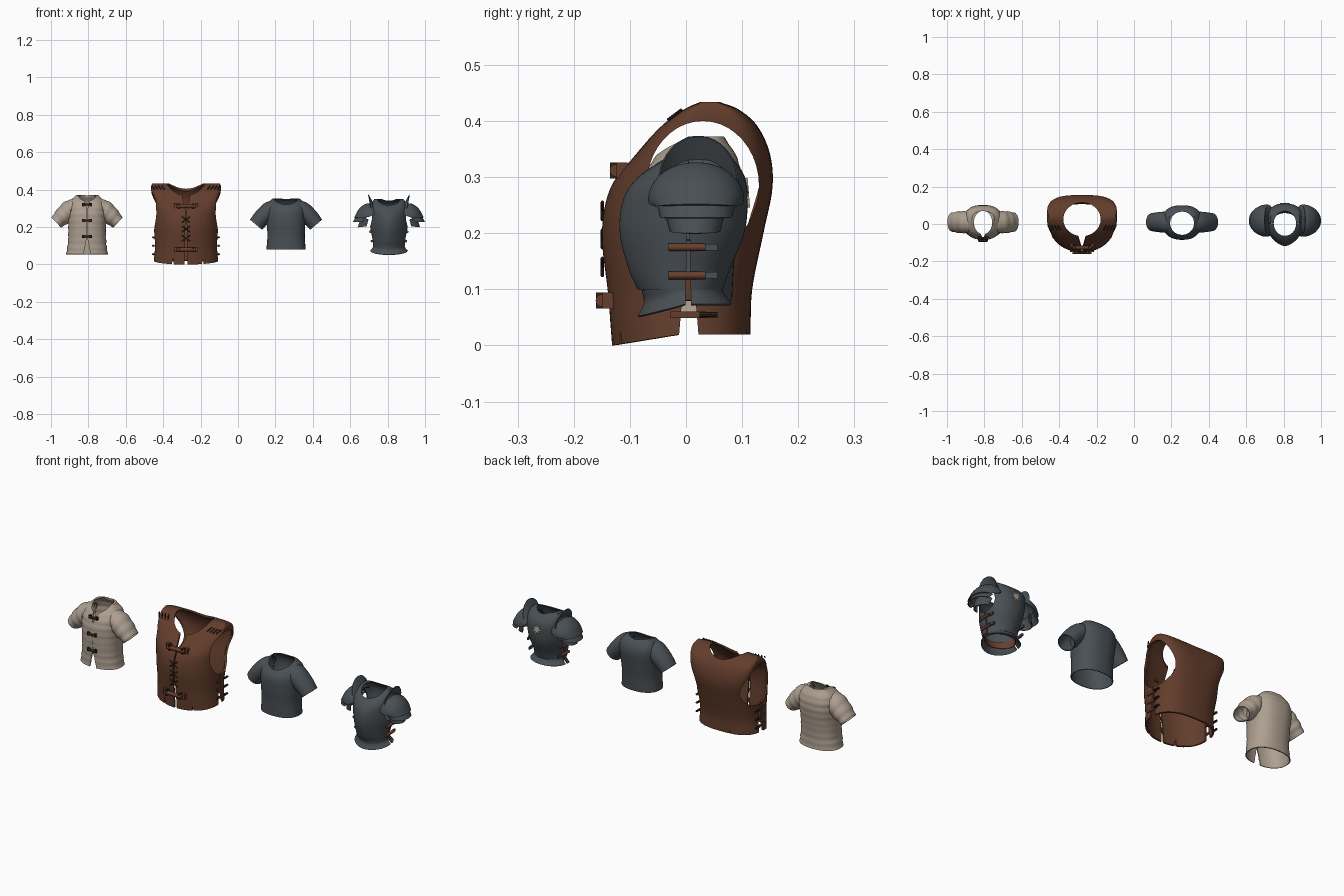
import bpy, bmesh
from math import sin, cos, pi, radians
from mathutils import Matrix, Vector

if "Cube" in bpy.data.objects:
    bpy.data.objects.remove(bpy.data.objects["Cube"], do_unlink=True)


def material(name, rgb):
    m = bpy.data.materials.new(name)
    m.use_nodes = True
    m.diffuse_color = (*rgb, 1)
    m.node_tree.nodes["Principled BSDF"].inputs["Base Color"].default_value = (*rgb, 1)
    return m


LINEN = material("beige_linen", (0.42, 0.35, 0.28))
LEATHER = material("brown_leather", (0.125, 0.047, 0.025))
WOOL = material("grey_wool", (0.068, 0.080, 0.092))
STEEL = material("dark_steel", (0.066, 0.078, 0.088))
CORD = material("dark_cord", (0.028, 0.015, 0.010))
STRAP = material("strap_brown", (0.14, 0.05, 0.025))


def finish(name, bm, cx, mat, thick=0, cuts=()):
    """Turn a bmesh into an object, thicken it, cut openings and shade it."""
    bmesh.ops.recalc_face_normals(bm, faces=bm.faces[:])
    me = bpy.data.meshes.new(name)
    bm.to_mesh(me)
    bm.free()
    ob = bpy.data.objects.new(name, me)
    ob.location.x = cx
    bpy.context.collection.objects.link(ob)
    if mat is None:
        return ob
    me.materials.append(mat)
    bpy.ops.object.select_all(action='DESELECT')
    ob.select_set(True)
    bpy.context.view_layer.objects.active = ob
    if thick:
        mod = ob.modifiers.new("thickness", 'SOLIDIFY')
        mod.thickness, mod.offset = thick, -1
        bpy.ops.object.modifier_apply(modifier=mod.name)
    for cut in cuts:
        cutter = cylinder("cutter", cx, None, *cut)
        cutter.hide_render = True
        bpy.context.view_layer.update()
        mod = ob.modifiers.new("opening", 'BOOLEAN')
        mod.operation, mod.solver, mod.object = 'DIFFERENCE', 'EXACT', cutter
        bpy.ops.object.modifier_apply(modifier=mod.name)
        bpy.data.objects.remove(cutter, do_unlink=True)
    bpy.ops.object.shade_smooth_by_angle(angle=radians(40))
    return ob


def cylinder(name, cx, mat, axis, loc, size, sides=40):
    """Elliptical cylinder along an axis; size holds the x, y, z half sizes."""
    bm = bmesh.new()
    bmesh.ops.create_cone(bm, cap_ends=True, segments=sides, radius1=1, radius2=1, depth=2)
    turn = {'X': Matrix.Rotation(pi / 2, 4, 'Y'), 'Y': Matrix.Rotation(pi / 2, 4, 'X'),
            'Z': Matrix()}[axis]
    bm.transform(Matrix.Translation(loc) @ Matrix.Diagonal((*size, 1)) @ turn)
    return finish(name, bm, cx, mat)


def block(name, cx, mat, loc, size):
    bm = bmesh.new()
    bmesh.ops.create_cube(bm, size=2)
    bm.transform(Matrix.Translation(loc) @ Matrix.Diagonal((*size, 1)))
    return finish(name, bm, cx, mat)


def rod(name, cx, mat, a, b, r):
    bm = bmesh.new()
    a, b = Vector(a), Vector(b)
    bmesh.ops.create_cone(bm, cap_ends=True, segments=8, radius1=r, radius2=r, depth=(b - a).length)
    bm.transform(Matrix.Translation((a + b) / 2) @ (b - a).to_track_quat('Z', 'Y').to_matrix().to_4x4())
    return finish(name, bm, cx, mat)


def spline(rows, n):
    """Smoothly fill in n rows between each neighbouring pair."""
    rows = [Vector(r) for r in rows]
    p = [2 * rows[0] - rows[1]] + rows + [2 * rows[-1] - rows[-2]]
    out = []
    for i in range(1, len(p) - 2):
        for k in range(n):
            t = k / n
            m0, m1 = (p[i + 1] - p[i - 1]) / 2, (p[i + 2] - p[i]) / 2
            d = p[i + 1] - p[i]
            out.append(p[i] + m0 * t + (3 * d - 2 * m0 - m1) * t * t + (m0 + m1 - 2 * d) * t ** 3)
    return out + [rows[-1]]


def loft(name, cx, mat, loops, thick, closed=True, cap=False, cuts=()):
    bm = bmesh.new()
    vs = [[bm.verts.new(q) for q in loop] for loop in loops]
    n = len(vs[0])
    for a, b in zip(vs, vs[1:]):
        for j in range(n if closed else n - 1):
            k = (j + 1) % n
            bm.faces.new((a[j], a[k], b[k], b[j]))
    if cap:
        bm.faces.new(vs[-1])
    return finish(name, bm, cx, mat, thick, cuts)


def torso(name, cx, mat, rows, thick, cap=True, sag=0, puff=0, cuts=()):
    """Rows: height, half width, front y, back y, front and back roundness."""
    loops = []
    for z, hx, yf, yb, pf, pb in spline(rows, 6):
        loop, cy, hy = [], (yf + yb) / 2, (yb - yf) / 2
        g = 1 + puff * (abs(sin(pi * z / 0.036)) - 0.5)
        fade = max(0, 1 - (z - rows[0][0]) / 0.06)
        for j in range(56):
            c, s = cos(2 * pi * j / 56), sin(2 * pi * j / 56)
            e = 2 / (pf if s < 0 else pb)
            x = hx * g * abs(c) ** e * (1 if c > 0 else -1)
            y = cy + hy * g * abs(s) ** e * (1 if s > 0 else -1)
            loop.append((x, y, z - sag * fade * max(0, -s)))
        loops.append(loop)
    return loft(name, cx, mat, loops, thick, cap=cap, cuts=cuts)


def arm_part(name, cx, mat, rows, side, thick, cy=0.01, full=False, puff=0):
    """Rows: ridge x, z, centre x, z and half depth; a full tube or an arch."""
    n = 32 if full else 20
    loops = []
    for i, (tx, tz, bx, bz, ry) in enumerate(spline(rows, 6)):
        g = 1 + puff * (abs(sin(i * pi / 5)) - 0.5)
        angles = [(2 * pi if full else pi) * j / (n if full else n - 1) for j in range(n)]
        loops.append([(side * (bx + (tx - bx) * g * sin(a)), cy + ry * g * cos(a),
                       bz + (tz - bz) * g * sin(a)) for a in angles])
    return loft(name, cx, mat, loops, thick, closed=full)


SIDES = ((-1, "right"), (1, "left"))

# Padded linen jacket
X = -0.807
torso("jacket_body", X, LINEN, [
    (0.055, 0.111, -0.076, 0.085, 2.3, 2.3), (0.12, 0.102, -0.078, 0.085, 2.3, 2.3),
    (0.20, 0.100, -0.082, 0.092, 2.3, 2.4), (0.27, 0.103, -0.082, 0.1, 2.3, 2.5),
    (0.32, 0.098, -0.066, 0.096, 2.4, 2.6), (0.35, 0.08, -0.04, 0.082, 2.4, 2.6),
    (0.372, 0.058, -0.01, 0.068, 2.4, 2.4)], 0.005, puff=0.035, cuts=[
        ('Z', (0, 0.008, 0.4), (0.049, 0.062, 0.15)),
        ('Y', (0, -0.1, 0.35), (0.018, 0.08, 0.06), 4),
        ('Y', (0, -0.1, 0.05), (0.02, 0.08, 0.10), 4),
        ('Y', (0, -0.1, 0.2), (0.002, 0.08, 0.3), 4)])
for s, side in SIDES:
    arm_part(side + "_jacket_sleeve", X, LINEN, [
        (0.058, 0.352, 0.075, 0.30, 0.055), (0.115, 0.338, 0.095, 0.29, 0.058),
        (0.16, 0.295, 0.13, 0.258, 0.057), (0.19, 0.25, 0.165, 0.224, 0.05)],
        s, 0.005, full=True, puff=0.06)
for z, y in ((0.32, -0.072), (0.235, -0.085), (0.15, -0.084)):
    cylinder("jacket_toggle", X, CORD, 'X', (0, y - 0.004, z), (0.024, 0.006, 0.006), 10)
    for s, side in SIDES:
        block("jacket_toggle_tab", X, CORD, (s * 0.02, y, z), (0.006, 0.005, 0.009))

# Leather vest with arm holes, a front seam, laced sides and torn hem
X = -0.278
tears = [('Y', (x, y, 0), (0.005, 0.06, h), 4)
         for x, y, h in ((-0.07, -0.12, 0.04), (0.09, -0.1, 0.03), (-0.06, 0.12, 0.035), (0.08, 0.12, 0.03))]
torso("vest_body", X, LEATHER, [
    (0.02, 0.172, -0.132, 0.115, 2.1, 2.6), (0.10, 0.166, -0.14, 0.118, 2.1, 2.6),
    (0.20, 0.172, -0.15, 0.138, 2.1, 2.8), (0.28, 0.178, -0.135, 0.154, 2.4, 3.2),
    (0.34, 0.182, -0.09, 0.15, 3.5, 4), (0.39, 0.186, -0.045, 0.128, 5, 5),
    (0.42, 0.186, -0.005, 0.095, 6, 6), (0.434, 0.18, 0.025, 0.06, 6, 6)],
    0.009, sag=0.02, cuts=[
        ('Z', (0, 0.025, 0.4), (0.1, 0.09, 0.15)),
        ('Y', (0, -0.1, 0.36), (0.02, 0.09, 0.08), 4),
        ('Y', (0, -0.12, 0), (0.007, 0.08, 0.5), 4)] + tears + [
        cut for s in (-1, 1) for cut in (
            ('X', (s * 0.18, 0.03, 0.285), (0.06, 0.1, 0.115)),
            ('X', (s * 0.18, 0.005, 0.01), (0.06, 0.018, 0.22), 4))])
for z, y in ((0.312, -0.118), (0.08, -0.143)):
    cylinder("vest_toggle", X, LEATHER, 'X', (0, y - 0.008, z), (0.052, 0.010, 0.011), 12)
    for s, side in SIDES:
        block("vest_toggle_loop", X, CORD, (s * 0.038, y - 0.005, z), (0.005, 0.012, 0.014))
        block("vest_toggle_tab", X, LEATHER, (s * 0.056, y + 0.004, z), (0.008, 0.010, 0.014))
for z in (0.14, 0.19, 0.24):
    for s in (-1, 1):
        rod("front_lace", X, CORD, (-s * 0.022, -0.149, z - 0.016), (s * 0.022, -0.149, z + 0.016), 0.003)
for s, side in SIDES:
    for z in (0.055, 0.10, 0.145):
        block(side + "_side_strap", X, LEATHER, (s * 0.172, 0.004, z), (0.003, 0.032, 0.006))
        cylinder(side + "_side_toggle", X, CORD, 'Y', (s * 0.176, 0.04, z), (0.006, 0.016, 0.005), 8)
    for k in range(4):
        x = s * (0.115 + 0.018 * k)
        rod(side + "_shoulder_stitch", X, CORD, (x, -0.032, 0.402), (x + s * 0.014, -0.008, 0.42), 0.003)

# Plain wool shirt
X = 0.257
torso("shirt_body", X, WOOL, [
    (0.08, 0.105, -0.076, 0.082, 2.3, 2.3), (0.15, 0.1, -0.078, 0.086, 2.3, 2.3),
    (0.22, 0.103, -0.084, 0.094, 2.3, 2.4), (0.28, 0.106, -0.082, 0.1, 2.3, 2.5),
    (0.315, 0.1, -0.062, 0.094, 2.4, 2.6), (0.34, 0.085, -0.034, 0.078, 2.4, 2.6),
    (0.354, 0.07, 0.0, 0.06, 2.4, 2.4)], 0.004,
    cuts=[('Z', (0, 0.004, 0.4), (0.064, 0.062, 0.2))])
for s, side in SIDES:
    arm_part(side + "_shirt_sleeve", X, WOOL, [
        (0.068, 0.345, 0.08, 0.295, 0.054), (0.115, 0.328, 0.095, 0.282, 0.056),
        (0.16, 0.285, 0.13, 0.25, 0.053), (0.193, 0.24, 0.161, 0.213, 0.048)],
        s, 0.004, full=True)

# Plate armour: cuirass, waist belt and flared skirt
X = 0.807
torso("cuirass", X, STEEL, [
    (0.10, 0.085, -0.086, 0.066, 1.7, 2), (0.135, 0.088, -0.102, 0.078, 1.65, 2),
    (0.20, 0.1, -0.118, 0.104, 1.6, 2.2), (0.26, 0.104, -0.112, 0.11, 1.7, 2.4),
    (0.30, 0.1, -0.085, 0.105, 2.2, 2.6), (0.33, 0.09, -0.042, 0.085, 3, 3),
    (0.35, 0.078, 0.0, 0.055, 4, 4)], 0.005, cuts=[
        ('Z', (0, 0.003, 0.4), (0.06, 0.066, 0.15))] + [
        cut for s in (-1, 1) for cut in (
            ('X', (s * 0.1, 0.01, 0.255), (0.045, 0.055, 0.055)),
            ('X', (s * 0.1, 0.004, 0.05), (0.04, 0.005, 0.3), 4))])
torso("waist_belt", X, STRAP, [
    (0.082, 0.079, -0.07, 0.061, 1.8, 2), (0.118, 0.081, -0.08, 0.063, 1.8, 2)], 0.003, cap=False)
torso("armour_skirt", X, STEEL, [
    (0.074, 0.101, -0.086, 0.082, 1.8, 2.1), (0.092, 0.086, -0.075, 0.068, 1.8, 2),
    (0.108, 0.084, -0.079, 0.062, 1.8, 2)], 0.004, cap=False, sag=0.022,
    cuts=[('X', (s * 0.1, 0.004, 0.05), (0.05, 0.006, 0.2), 4) for s in (-1, 1)])

# Shoulder plates, standing guards and side buckles
for s, side in SIDES:
    arm_part(side + "_shoulder_plate", X, STEEL, [
        (0.075, 0.318, 0.068, 0.28, 0.068), (0.12, 0.326, 0.085, 0.265, 0.084),
        (0.16, 0.298, 0.115, 0.253, 0.084), (0.186, 0.252, 0.138, 0.247, 0.072)],
        s, 0.005, cy=0.018)
    arm_part(side + "_upper_lame", X, STEEL, [
        (0.165, 0.275, 0.12, 0.25, 0.07), (0.193, 0.228, 0.14, 0.228, 0.064)], s, 0.004, cy=0.018)
    arm_part(side + "_lower_lame", X, STEEL, [
        (0.15, 0.255, 0.11, 0.24, 0.055), (0.166, 0.20, 0.12, 0.203, 0.045)], s, 0.004, cy=0.016)
    arm_part(side + "_neck_guard", X, STEEL, [
        (0.076, 0.315, 0.072, 0.285, 0.06), (0.108, 0.374, 0.094, 0.29, 0.072)], s, 0.004, cy=0.022)
    for z, x in ((0.175, 0.098), (0.125, 0.09)):
        cylinder(side + "_buckle_strap", X, STRAP, 'Y', (s * x, 0.002, z), (0.008, 0.033, 0.007), 10)
        block(side + "_buckle_plate", X, STEEL, (s * (x - 0.004), 0.044, z), (0.004, 0.012, 0.006))

# Ragged linen patch on the back plate
bm = bmesh.new()
ring = [bm.verts.new((r * cos(a), 0, r * sin(a)))
        for a, r in ((pi * j / 7, 0.027 if j % 2 else 0.012) for j in range(14))]
bm.faces.new(ring)
bm.transform(Matrix.Translation((0, 0.112, 0.272)) @ Matrix.Rotation(0.08, 4, 'X'))
finish("back_patch", bm, X, LINEN, 0.005)
